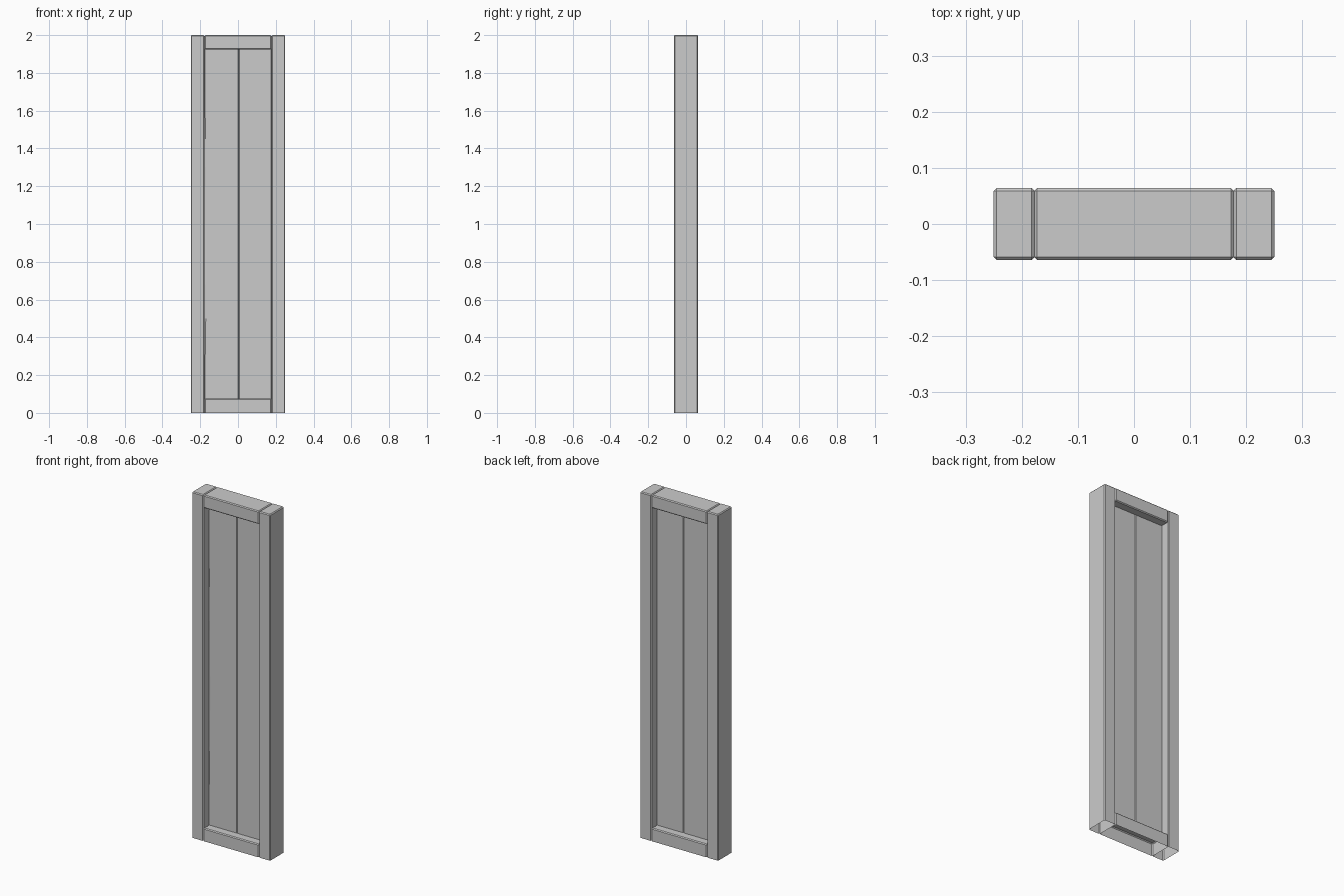
import bpy, bmesh
from mathutils import Vector

if "Cube" in bpy.data.objects:
    bpy.data.objects.remove(bpy.data.objects["Cube"])

BEVEL = 0.005
DEPTH = 0.064      # half depth of the frame
JOINT = 0.1775     # where posts meet beams


def finish(name, bm):
    bmesh.ops.recalc_face_normals(bm, faces=bm.faces)
    mesh = bpy.data.meshes.new(name)
    bm.to_mesh(mesh)
    bm.free()
    obj = bpy.data.objects.new(name, mesh)
    bpy.context.collection.objects.link(obj)
    return obj


def timber(name, lo, hi, open_bottom=False):
    """Chamfered beam between two corners, optionally without an underside."""
    lo, hi = Vector(lo), Vector(hi)
    bm = bmesh.new()
    bmesh.ops.create_cube(bm, size=1)
    bmesh.ops.scale(bm, vec=hi - lo, verts=bm.verts)
    bmesh.ops.translate(bm, vec=(lo + hi) / 2, verts=bm.verts)
    if open_bottom:
        bm.normal_update()
        under = [f for f in bm.faces if f.normal.z < -0.9]
        bmesh.ops.delete(bm, geom=under, context='FACES_ONLY')
    edges = [e for e in bm.edges if not e.is_boundary]
    bmesh.ops.bevel(bm, geom=edges, offset=BEVEL, segments=1, affect='EDGES')
    return finish(name, bm)


def plank(name, x0, x1, y0, y1, stations):
    """Upright board; stations are (z, width of the front left chamfer)."""
    c = 0.004
    bm = bmesh.new()
    rings = []
    for z, w in stations:
        profile = [(x0, y0 + c), (x0 + w, y0), (x1 - c, y0), (x1, y0 + c),
                   (x1, y1 - c), (x1 - c, y1), (x0 + c, y1), (x0, y1 - c)]
        rings.append([bm.verts.new((x, y, z)) for x, y in profile])
    for a, b in zip(rings, rings[1:]):
        for i in range(8):
            j = (i + 1) % 8
            bm.faces.new((a[i], a[j], b[j], b[i]))
    bm.faces.new(rings[0])
    bm.faces.new(rings[-1])
    return finish(name, bm)


# Side posts
for side, x in (("left", -0.25), ("right", JOINT)):
    timber(side + "_post", (x, -DEPTH, 0), (x + 0.25 - JOINT, DEPTH, 2), True)

# Bottom and top beams
timber("bottom_beam", (-JOINT, -DEPTH, 0), (JOINT, DEPTH, 0.075), True)
timber("top_beam", (-JOINT, -DEPTH, 1.925), (JOINT, DEPTH, 2))

# Recessed planks, the left one with a worn outer edge
worn = [(0.07, 0.003), (0.3, 0.004), (0.5, 0.007), (0.68, 0.009), (0.83, 0.013),
        (1.0, 0.009), (1.2, 0.008), (1.45, 0.005), (1.7, 0.003), (1.93, 0.003)]
plank("left_plank", -JOINT, 0.004, -0.015, 0.016, worn)
plank("right_plank", 0.004, JOINT, -0.015, 0.016, [(0.07, 0.004), (1.93, 0.004)])
